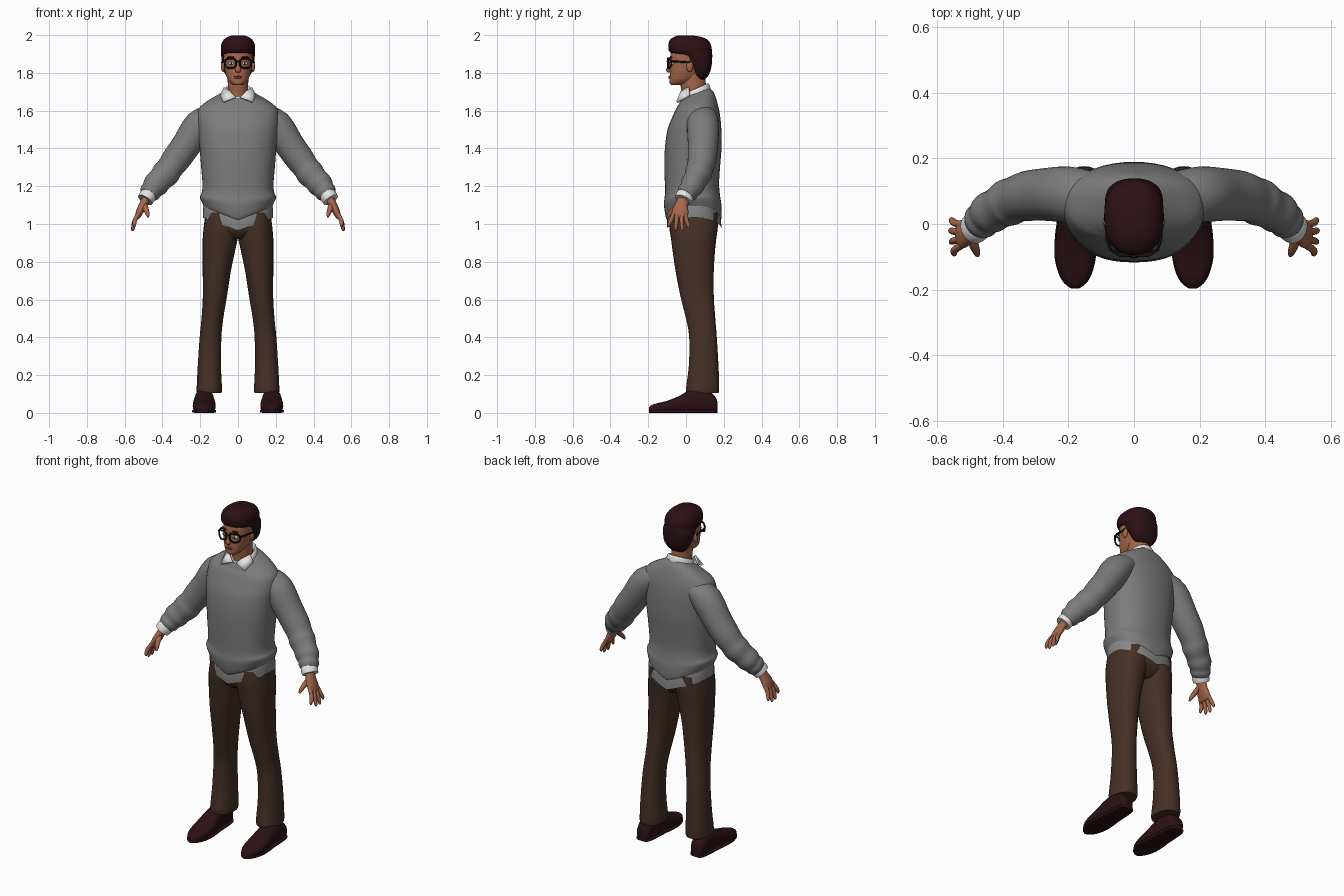
import bpy, bmesh, math
from mathutils import Vector


def material(name, r, g, b):
    m = bpy.data.materials.new(name)
    m.diffuse_color = (r, g, b, 1)
    return m


GREY = material("sweater grey", 0.2, 0.2, 0.2)
TAIL = material("shirt tail grey", 0.24, 0.24, 0.24)
WHITE = material("shirt white", 0.78, 0.78, 0.77)
BROWN = material("trouser brown", 0.06, 0.03, 0.019)
MAROON = material("dark maroon", 0.024, 0.0055, 0.007)
SKIN = material("skin", 0.37, 0.135, 0.07)
LIP = material("lip", 0.27, 0.085, 0.055)
BLACK = material("black", 0.006, 0.006, 0.007)


def finish(name, bm, mat, angle=50):
    bmesh.ops.recalc_face_normals(bm, faces=bm.faces[:])
    me = bpy.data.meshes.new(name)
    bm.to_mesh(me)
    bm.free()
    me.materials.append(mat)
    ob = bpy.data.objects.new(name, me)
    bpy.context.collection.objects.link(ob)
    bpy.ops.object.select_all(action='DESELECT')
    ob.select_set(True)
    bpy.context.view_layer.objects.active = ob
    bpy.ops.object.shade_smooth_by_angle(angle=math.radians(angle))
    return ob


def smooth_rows(rows, steps):
    """Catmull-Rom interpolation through rows of numbers."""
    out, last = [], len(rows) - 1
    for i in range(last):
        p = [rows[max(0, min(last, i + k))] for k in (-1, 0, 1, 2)]
        for s in range(steps):
            t = s / steps
            out.append([0.5 * (2 * b + (c - a) * t + (2 * a - 5 * b + 4 * c - d) * t * t
                               + (3 * b - a - 3 * c + d) * t ** 3) for a, b, c, d in zip(*p)])
    return out + [list(rows[-1])]


def loft(name, mat, rows, axis='path', n=32, steps=3, power=2.0, warp=None, caps=True):
    """Skin oval rings (x, y, z, a, b) along an axis or along their own path."""
    rows = smooth_rows(rows, steps)
    bm, rings = bmesh.new(), []
    for i, (x, y, z, a, b) in enumerate(rows):
        u, v = Vector((1, 0, 0)), Vector((0, 1, 0) if axis == 'z' else (0, 0, 1))
        if axis == 'path':
            t = Vector(rows[min(i + 1, len(rows) - 1)][:3]) - Vector(rows[max(i - 1, 0)][:3])
            t.normalize()
            v = Vector((0, 1, 0))
            v = (v - t * v.dot(t)).normalized()
            u = v.cross(t)
        ring = []
        for k in range(n):
            c, s = math.cos(math.tau * k / n), math.sin(math.tau * k / n)
            p = Vector((x, y, z))
            p += u * a * math.copysign(abs(c) ** (2 / power), c)
            p += v * b * math.copysign(abs(s) ** (2 / power), s)
            ring.append(bm.verts.new(warp(p) if warp else p))
        rings.append(ring)
    for r, q in zip(rings, rings[1:]):
        for k in range(n):
            bm.faces.new((r[k], r[(k + 1) % n], q[(k + 1) % n], q[k]))
    if caps:
        bm.faces.new(rings[0])
        bm.faces.new(rings[-1])
    return finish(name, bm, mat)


def column(name, mat, rows, **kw):
    """Upright loft from rows (z, half width, y front, y back)."""
    return loft(name, mat, [(0, (f + k) / 2, z, w, (k - f) / 2) for z, w, f, k in rows], 'z', **kw)


def ball(name, mat, loc, size):
    bm = bmesh.new()
    bmesh.ops.create_uvsphere(bm, u_segments=16, v_segments=10, radius=1)
    for v in bm.verts:
        v.co = Vector([v.co[i] * size[i] + loc[i] for i in range(3)])
    return finish(name, bm, mat)


def tube(name, mat, pts, r, cyclic=False):
    """Thin wire through points."""
    cu = bpy.data.curves.new(name, 'CURVE')
    cu.dimensions, cu.bevel_depth, cu.bevel_resolution, cu.use_fill_caps = '3D', r, 2, True
    sp = cu.splines.new('POLY')
    sp.points.add(len(pts) - 1)
    for q, p in zip(sp.points, pts):
        q.co = (*p, 1)
    sp.use_cyclic_u = cyclic
    cu.materials.append(mat)
    ob = bpy.data.objects.new(name, cu)
    bpy.context.collection.objects.link(ob)


def hem_drop(p):
    return 0.07 * max(0, 1 - abs(p.x) / 0.19)


def sweater_warp(p):
    """Pointed hem at the middle, neckline lower in front."""
    if p.z < 1.18:
        p.z -= hem_drop(p) * min(1, (1.18 - p.z) / 0.08)
    if p.z > 1.62:
        p.z += (p.y - 0.06) * 0.35 * min(1, (p.z - 1.62) / 0.08)
    return p


def tail_warp(p):
    p.z -= hem_drop(p)
    return p


def collar_warp(p):
    p.z += (p.y - 0.05) * 0.45
    return p


# Sweater body, shirt tail, trouser seat
column("sweater_body", GREY, [
    (1.09, .178, -.098, .183), (1.105, .186, -.108, .189), (1.14, .202, -.117, .187),
    (1.165, .192, -.112, .18), (1.21, .188, -.112, .175), (1.3, .195, -.114, .18),
    (1.4, .203, -.112, .188), (1.5, .212, -.098, .187), (1.56, .216, -.075, .182),
    (1.61, .208, -.053, .174), (1.645, .17, -.038, .162), (1.675, .115, -.03, .147),
    (1.697, .07, -.02, .126)], n=48, power=2.3, warp=sweater_warp)
column("shirt_tail", TAIL, [(1.13, .178, -.095, .178), (1.08, .185, -.1, .186),
                            (1.035, .186, -.098, .188)], n=48, power=2.3, warp=tail_warp, caps=False)
column("trouser_seat", BROWN, [(1.1, .165, -.085, .17), (1.02, .178, -.088, .17),
                               (.96, .165, -.08, .155), (.92, .08, -.04, .12)], power=2.3)

# Neck, collar and head
column("neck", SKIN, [(1.62, .058, -.02, .11), (1.69, .054, -.022, .105),
                      (1.74, .054, -.03, .105), (1.8, .056, -.03, .1)])
column("collar_band", WHITE, [(1.655, .08, -.024, .135), (1.69, .077, -.024, .128), (1.712, .07, -.018, .12),
                              (1.714, .062, -.012, .112), (1.69, .056, -.005, .107)],
       warp=collar_warp, caps=False)
column("head", SKIN, [
    (1.735, .02, -.075, -.02), (1.743, .036, -.086, .015), (1.765, .054, -.087, .05),
    (1.8, .067, -.085, .08), (1.84, .074, -.084, .1), (1.88, .077, -.085, .11),
    (1.93, .072, -.072, .11), (1.97, .045, -.04, .08)], power=2.3)
column("hair", MAROON, [
    (1.765, .04, .06, .1), (1.785, .062, .045, .118), (1.82, .08, .028, .132),
    (1.86, .087, .0, .138), (1.893, .089, -.025, .139), (1.908, .09, -.084, .138),
    (1.945, .09, -.094, .133), (1.975, .076, -.085, .115), (1.992, .052, -.06, .075),
    (1.999, .025, -.035, .025)], n=40, power=2.4)

# Facial features and glasses
loft("nose", SKIN, [(0, -.08, 1.87, .009, .008), (0, -.087, 1.84, .01, .009),
                    (0, -.094, 1.815, .015, .012), (0, -.088, 1.802, .011, .009)], 'z', n=16)
ball("upper_lip", LIP, (0, -.086, 1.781), (.023, .007, .004))
ball("lower_lip", LIP, (0, -.086, 1.774), (.02, .008, .005))
tube("glasses_bridge", BLACK, [(-.012, -.098, 1.858), (0, -.1, 1.861), (.012, -.098, 1.858)], .004)
for s in (1, -1):
    ball("eye_white", WHITE, (s * .036, -.074, 1.85), (.015, .012, .008))
    ball("iris", BLACK, (s * .036, -.083, 1.85), (.006, .004, .006))
    ball("eyebrow", MAROON, (s * .037, -.08, 1.882), (.022, .008, .005))
    ball("ear", SKIN, (s * .08, .02, 1.835), (.01, .018, .03))
    rim = [(s * (.04 + .03 * math.copysign(abs(math.cos(a)) ** .8, math.cos(a))),
            -.096 + .018 * max(0, math.cos(a)),
            1.851 + .026 * math.copysign(abs(math.sin(a)) ** .8, math.sin(a)))
           for a in (math.tau * k / 28 for k in range(28))]
    tube("glasses_rim", BLACK, rim, .005, True)
    tube("glasses_temple", BLACK, [(s * .071, -.08, 1.86), (s * .081, -.05, 1.86), (s * .085, .025, 1.855)], .005)

    # Collar flap
    bm = bmesh.new()
    bm.faces.new([bm.verts.new((s * x, y, z)) for x, y, z in (
        (.012, -.036, 1.672), (.04, -.024, 1.702), (.072, .015, 1.722),
        (.092, .015, 1.68), (.078, -.047, 1.645))])
    flap = finish("collar_flap", bm, WHITE)
    sol = flap.modifiers.new("thickness", 'SOLIDIFY')
    sol.thickness, sol.offset = .012, 0

    # Sleeve with soft folds, shirt cuff
    def path(name, mat, rows, **kw):
        loft(name, mat, [(s * r[0], *r[1:]) for r in rows], **kw)
    path("sleeve", GREY, [
        (.13, .085, 1.575, .06, .075), (.2, .09, 1.525, .084, .085), (.272, .09, 1.42, .078, .08),
        (.326, .085, 1.345, .076, .076), (.36, .075, 1.298, .07, .07), (.383, .065, 1.267, .074, .072),
        (.412, .049, 1.235, .066, .063), (.438, .034, 1.205, .067, .064), (.455, .019, 1.182, .056, .055),
        (.466, .008, 1.167, .056, .056), (.476, -.003, 1.152, .045, .048)])
    path("shirt_cuff", WHITE, [(.468, .004, 1.162, .041, .044), (.48, -.007, 1.145, .045, .049),
                               (.492, -.016, 1.127, .042, .047)])

    # Hand
    path("palm", SKIN, [(.483, -.01, 1.14, .024, .03), (.5, -.022, 1.105, .022, .034),
                        (.518, -.03, 1.07, .02, .043), (.531, -.032, 1.04, .015, .042),
                        (.535, -.032, 1.03, .009, .036)], n=20)
    for y0, y1, x1, z1 in ((-.064, -.09, .548, .985), (-.043, -.054, .555, .965),
                           (-.022, -.02, .557, .963), (-.002, .012, .555, .98)):
        path("finger", SKIN, [(.524, y0, 1.06, .011, .011), (.546, (y0 + y1) / 2 - .002, 1.02, .0115, .011),
                              (x1, y1, z1 + .012, .009, .009), (x1, y1, z1, .004, .004)], n=12)
    path("thumb", SKIN, [(.497, -.03, 1.105, .016, .016), (.488, -.062, 1.08, .015, .014),
                         (.479, -.086, 1.053, .011, .011), (.476, -.097, 1.036, .005, .005)], n=12)

    # Trouser leg from rows (z, x inner, x outer, y front, y back)
    legs = [(1.06, -.01, .172, -.085, .172), (.98, -.008, .182, -.088, .168), (.92, .002, .187, -.079, .16),
            (.85, .017, .187, -.07, .153), (.75, .038, .187, -.055, .147), (.62, .058, .186, -.03, .147),
            (.5, .078, .193, 0, .155), (.4, .088, .203, .017, .163), (.25, .09, .213, .015, .172),
            (.13, .085, .219, 0, .176), (.105, .088, .217, .002, .172)]
    loft("trouser_leg", BROWN, [(s * (i + o) / 2, (f + k) / 2, z, (o - i) / 2, (k - f) / 2)
                                for z, i, o, f, k in legs], 'z', power=2.25)

    # Shoe from rows (y, half width, height)
    shoe = [(.166, .025, .06), (.155, .038, .085), (.12, .046, .115), (.06, .05, .125), (.01, .053, .115),
            (-.04, .059, .088), (-.1, .06, .064), (-.15, .048, .052), (-.18, .031, .042), (-.196, .01, .03)]
    loft("shoe", MAROON, [(s * .179, y, h / 2, w, h / 2) for y, w, h in shoe], 'y', power=2.6)
    loft("shoe_sole", MAROON, [(s * .179, y, .009, w + .003, .009) for y, w, h in shoe], 'y', power=5)
